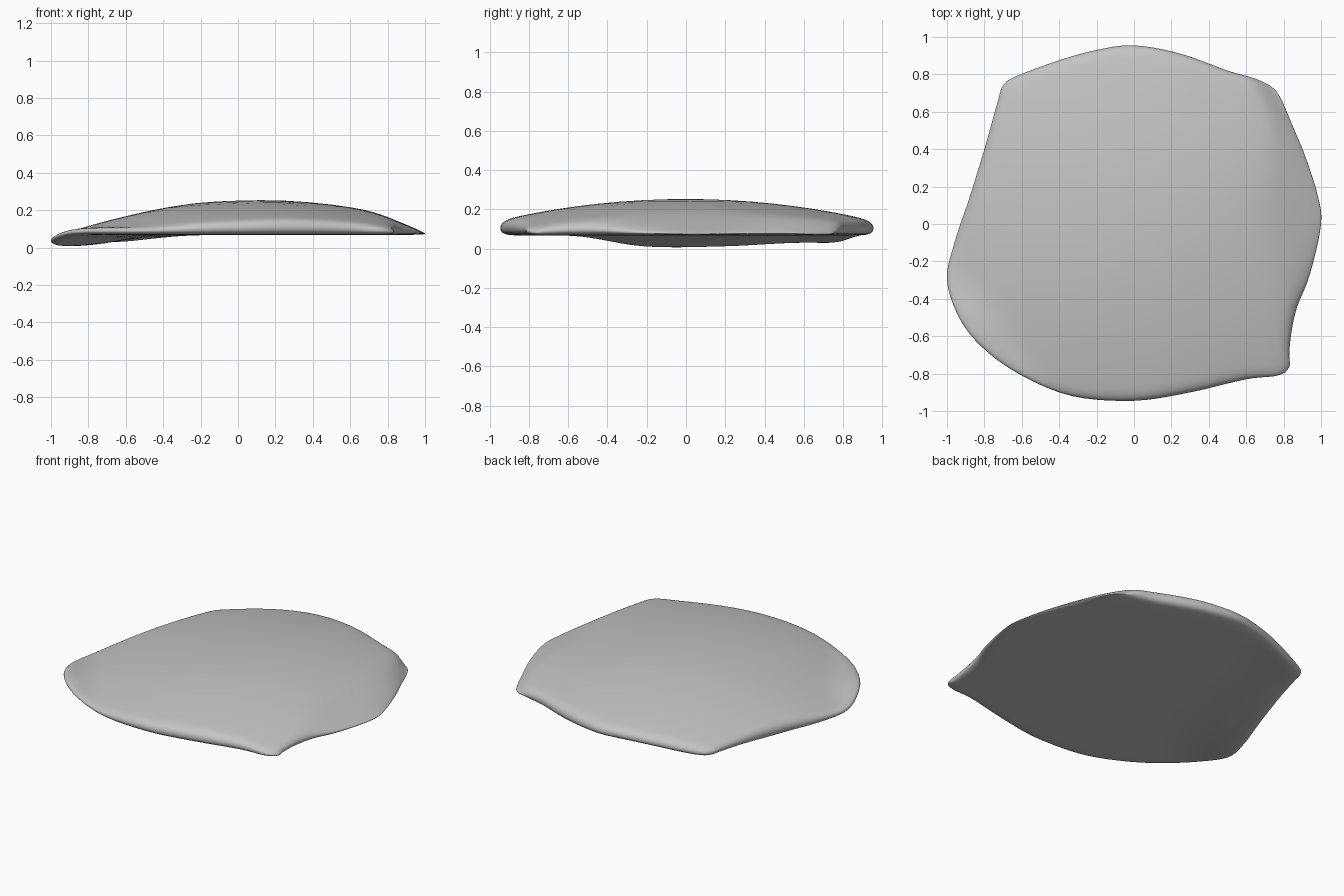
import bpy, bmesh
from math import exp
from mathutils import Vector

cube = bpy.data.objects.get("Cube")
if cube:
    bpy.data.objects.remove(cube, do_unlink=True)


def catmull(a, b, c, d, t):
    """Smooth interpolation between b and c."""
    return 0.5 * (2 * b + (c - a) * t + (2 * a - 5 * b + 4 * c - d) * t ** 2
                  + (3 * b - a - 3 * c + d) * t ** 3)


def profile(keys, x):
    """Smooth value at x from evenly spaced keys between -1 and 1."""
    last = len(keys) - 1
    pos = min(max((x + 1) / 2 * last, 0), last - 0.0001)
    i = int(pos)
    pick = [keys[min(max(i + k, 0), last)] for k in (-1, 0, 1, 2)]
    return catmull(*pick, pos - i)


def blend(a, b, width, sign):
    """Rounded maximum (sign 1) or minimum (sign -1)."""
    return (a + b + sign * ((a - b) ** 2 + width ** 2) ** 0.5) / 2


# Edge of the plate, seen from above, counterclockwise
outline = [Vector(p) for p in (
    (1, 0), (.98, .16), (.92, .35), (.85, .52), (.79, .66), (.74, .73),
    (.64, .78), (.5, .82), (.25, .91), (0, .955), (-.2, .93), (-.4, .875),
    (-.63, .79), (-.7, .74), (-.73, .65), (-.8, .4), (-.88, .14),
    (-.96, -.1), (-1, -.3), (-.93, -.51), (-.8, -.67), (-.6, -.81),
    (-.33, -.92), (0, -.945), (.3, -.9), (.6, -.83), (.77, -.81),
    (.83, -.765), (.83, -.7), (.84, -.59), (.87, -.45), (.94, -.27))]

# Dome height along x, and depth of the drooping left edge along y
dome = (.055, .115, .167, .211, .24, .251, .253, .241, .218, .185, .14)
droop = (0, .01, .06, .06, .04, .05)

STEPS = 5
RINGS = (.12, .25, .38, .5, .6, .68, .74, .79, .83, .87, .9, .925, .945,
         .96, .975, .985, .993, .998, 1)


def skin_height(p, t, top):
    # Flat underside that droops towards the left edge
    inward = p.x + 0.93 - 0.31 * p.y
    low = 0.068 - profile(droop, p.y) * exp(-(max(inward, 0) / 0.27) ** 2)
    # Dome on top, never thinner than the rim
    high = profile(dome, p.x) - 0.11 * (p.y / 0.95) ** 2
    high = blend(high, low + 0.04, 0.012, 1)
    # Bevel running down to a thin right edge
    edge_x = 1 - (0.5 if p.y > 0 else 0.25) * p.y ** 2
    slope = 0.42 + 0.8 * p.y ** 2
    bevel = low + 0.015 + slope * max(0, edge_x - p.x)
    high = blend(high, bevel, 0.02, -1)
    # Rounded rim
    rim = (low + high) / 2
    swell = max(0, 1 - t ** 45) ** 0.5
    return rim + ((high if top else low) - rim) * swell


edge = []
count = len(outline)
for i in range(count):
    pts = [outline[(i + k) % count] for k in (-1, 0, 1, 2)]
    edge += [catmull(*pts, s / STEPS) for s in range(STEPS)]

# Curved plate: concentric rings for each skin, sharing the rim ring
bm = bmesh.new()
n = len(edge)
rim_ring = None
for top in (True, False):
    hub = bm.verts.new((0, 0, skin_height(Vector((0, 0)), 0, top)))
    previous = None
    for t in RINGS:
        if t == 1 and rim_ring:
            ring = rim_ring
        else:
            ring = [bm.verts.new((*(p * t), skin_height(p * t, t, top)))
                    for p in edge]
        for i in range(n):
            j = (i + 1) % n
            if previous:
                bm.faces.new((previous[i], ring[i], ring[j], previous[j]))
            else:
                bm.faces.new((hub, ring[i], ring[j]))
        previous = ring
    rim_ring = previous

bmesh.ops.recalc_face_normals(bm, faces=bm.faces[:])
mesh = bpy.data.meshes.new("curved_plate")
bm.to_mesh(mesh)
bm.free()
mesh.shade_smooth()

# Plain grey finish
grey = bpy.data.materials.new("plain_grey")
grey.use_nodes = True
colour = (.55, .55, .55, 1)
grey.diffuse_color = colour
grey.node_tree.nodes["Principled BSDF"].inputs["Base Color"].default_value = colour
mesh.materials.append(grey)

plate = bpy.data.objects.new("curved_plate", mesh)
bpy.context.collection.objects.link(plate)
